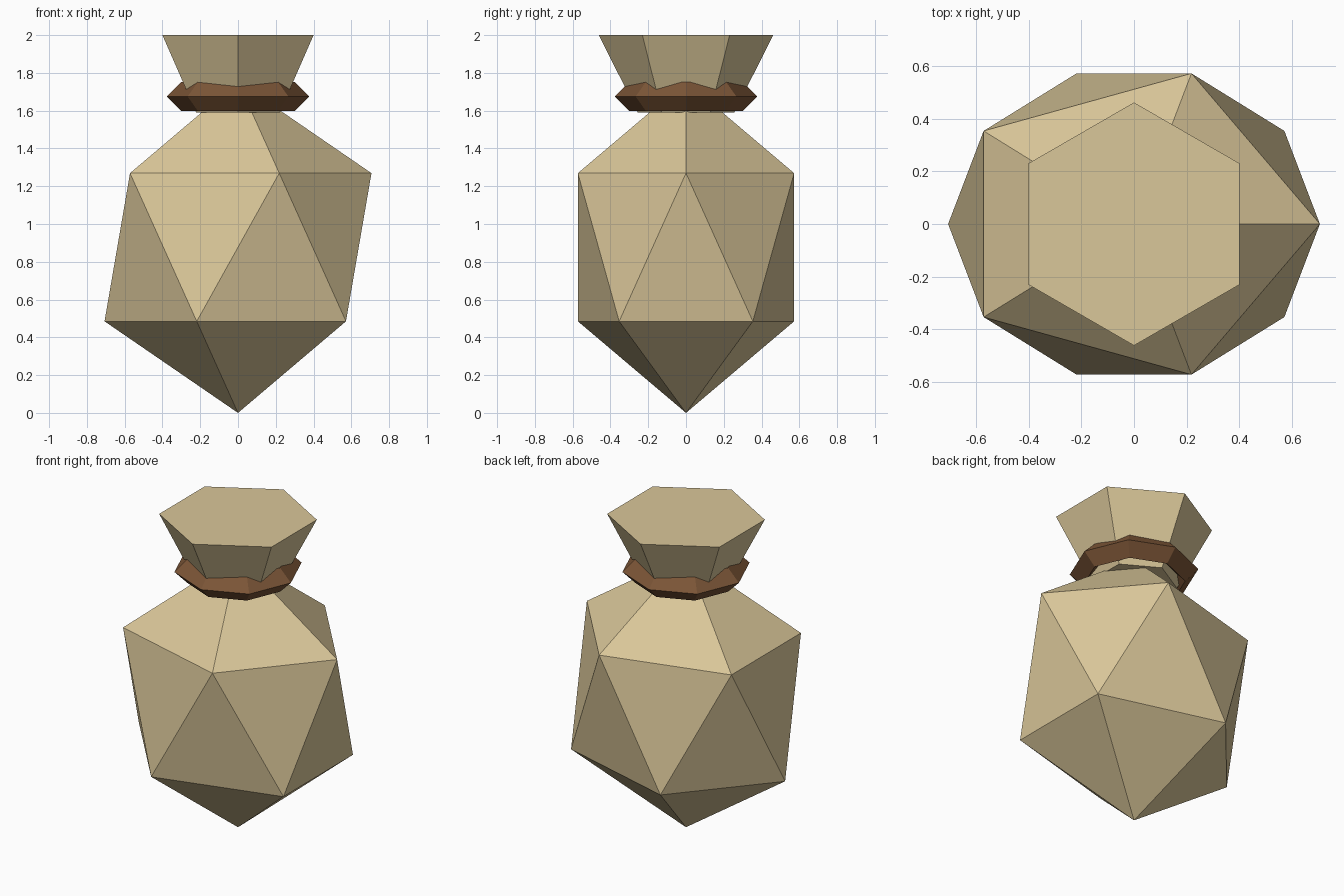
import bpy

# Clear the default cube only
cube = bpy.data.objects.get("Cube")
if cube:
    bpy.data.objects.remove(cube, do_unlink=True)


def make_material(name, rgb):
    mat = bpy.data.materials.new(name)
    mat.use_nodes = True
    colour = (*rgb, 1.0)
    mat.diffuse_color = colour
    for node in mat.node_tree.nodes:
        if node.type == "BSDF_PRINCIPLED":
            node.inputs["Base Color"].default_value = colour
    return mat


def finish(name, mat):
    """Name the newly added part, bake its scale, colour it and keep it faceted."""
    obj = bpy.context.object
    obj.name = name
    obj.data.name = name
    bpy.ops.object.transform_apply(location=False, rotation=False, scale=True)
    obj.data.materials.append(mat)
    bpy.ops.object.shade_flat()
    return obj


cloth = make_material("tan cloth", (0.70, 0.57, 0.32))
cord = make_material("brown cord", (0.20, 0.092, 0.038))

# Sack body: stretched icosahedron standing on its point
half_height = 0.877
bpy.ops.mesh.primitive_ico_sphere_add(subdivisions=1, radius=1, location=(0, 0, half_height))
bpy.context.object.scale = (0.79, 0.673, half_height)
finish("sack_body", cloth)

# Gathered mouth: six-sided flare above the tie
bottom, top = 1.59, 2.0
bpy.ops.mesh.primitive_cone_add(vertices=6, radius1=0.255, radius2=0.462,
                                depth=top - bottom, location=(0, 0, (top + bottom) / 2))
finish("sack_mouth", cloth)

# Tie: eight-sided ring with a diamond section
bpy.ops.mesh.primitive_torus_add(major_segments=8, minor_segments=4, major_radius=0.30,
                                 minor_radius=0.077, location=(0, 0, 1.675))
finish("tie_cord", cord)
